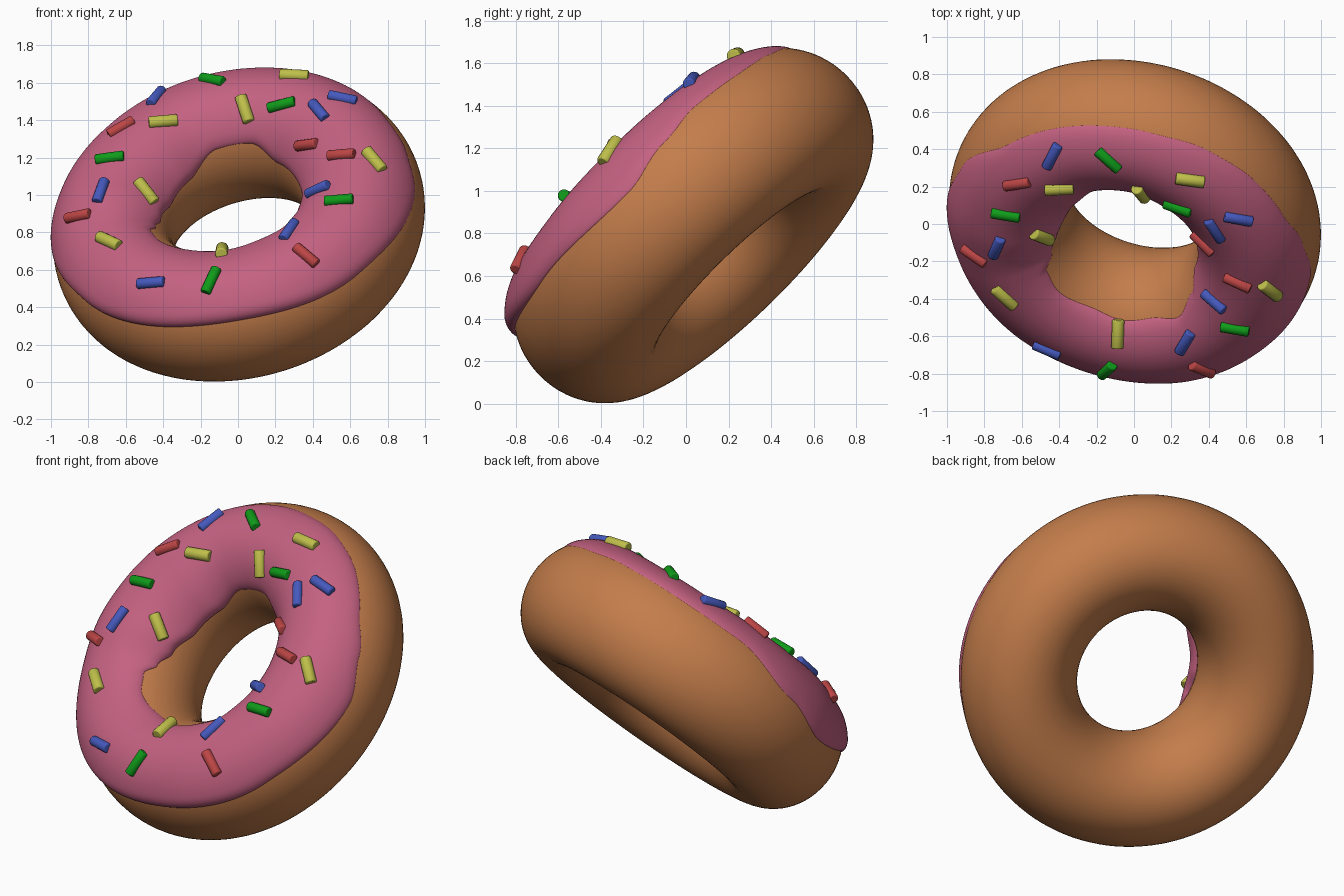
import bpy, bmesh, math
from mathutils import Vector, Matrix
from mathutils.bvhtree import BVHTree

if "Cube" in bpy.data.objects:
    bpy.data.objects.remove(bpy.data.objects["Cube"])

R, A, B = 0.687, 0.322, 0.366            # ring radius, tube half width and half height
N = Vector((-0.22, -0.68, 0.70)).normalized()   # axis of the tilted ring
E1 = (Vector((1, 0, 0)) - N * N.x).normalized()
E2 = N.cross(E1)
C = Vector((0.005, 0.034, 0.837))


def material(name, col):
    m = bpy.data.materials.new(name)
    m.diffuse_color = (*col, 1)
    m.use_nodes = True
    m.node_tree.nodes["Principled BSDF"].inputs["Base Color"].default_value = m.diffuse_color
    return m


def surface(u, v, t):
    d = E1 * math.cos(u) + E2 * math.sin(u)
    return C + d * (R + (A + t) * math.cos(v)) + N * ((B + t) * math.sin(v))


def periodic(keys, deg):
    """Smooth interpolation of (angle, value) pairs around the ring."""
    k = [(keys[-1][0] - 360, keys[-1][1])] + keys + [(keys[0][0] + 360, keys[0][1])]
    for (a, va), (b, vb) in zip(k, k[1:]):
        if a <= deg <= b:
            f = (deg - a) / (b - a)
            f = f * f * (3 - 2 * f)
            return va + (vb - va) * f
    return k[-1][1]


# Dough ring with an oval cross-section
bpy.ops.mesh.primitive_torus_add(major_radius=R, minor_radius=A,
                                 major_segments=128, minor_segments=64)
dough = bpy.context.object
dough.name = "dough"
for vert in dough.data.vertices:
    vert.co.z *= B / A
frame = Matrix((E1, E2, N)).transposed().to_4x4()
dough.matrix_world = Matrix.Translation(C) @ frame
dough.data.materials.append(material("dough", (0.55, 0.205, 0.07)))
dough.data.polygons.foreach_set("use_smooth", [True] * len(dough.data.polygons))

# Icing: patch between a wavy outer and a wavy inner edge, thickness varies round the ring
outer = [(10, 27), (25, 35), (42, 36), (60, 39), (80, 44), (100, 45), (134, 45), (160, 27),
         (180, 14), (215, 26), (270, 35), (315, 26), (354, 17)]
inner = [(20, 162), (50, 160), (75, 147), (100, 148), (130, 162), (160, 163), (185, 154),
         (200, 143), (208, 131), (225, 127), (250, 131), (270, 128), (290, 131),
         (307, 126), (325, 139), (340, 157)]
thick_out = [(0, 0.01), (150, 0.01), (190, 0.015), (235, 0.045), (285, 0.045), (325, 0.02)]
thick_in = [(20, 0.025), (55, 0.025), (85, 0.012), (110, 0.015), (140, 0.05), (175, 0.05),
            (200, 0.012), (320, 0.012)]
NU, NV = 240, 40
bm = bmesh.new()
rows = []
for i in range(NU):
    deg = 360 * i / NU
    a, b = math.radians(periodic(outer, deg)), math.radians(periodic(inner, deg))
    t0, t1 = periodic(thick_out, deg), periodic(thick_in, deg)
    row = []
    for j in range(NV + 1):
        f = 0.5 - 0.5 * math.cos(math.pi * j / NV)
        v = a + (b - a) * f
        e = min(min(v - a, b - v) / 0.2, 1)       # rounded rim
        t = -0.004 + (0.004 + t0 + (t1 - t0) * f) * math.sqrt(max(0, 1 - (1 - e) ** 2))
        row.append(bm.verts.new(surface(math.radians(deg), v, t)))
    rows.append(row)
for i in range(NU):
    p, q = rows[i], rows[(i + 1) % NU]
    for j in range(NV):
        bm.faces.new((p[j], q[j], q[j + 1], p[j + 1])).smooth = True
bm.normal_update()
tree = BVHTree.FromBMesh(bm)
me = bpy.data.meshes.new("icing")
bm.to_mesh(me)
bm.free()
me.materials.append(material("icing", (0.55, 0.12, 0.22)))
bpy.context.collection.objects.link(bpy.data.objects.new("icing", me))

# Sprinkles: colour, position, tilt seen from the front
colours = {"blue": (0.06, 0.10, 0.51), "green": (0.005, 0.33, 0.01),
           "yellow": (0.52, 0.52, 0.07), "red": (0.51, 0.06, 0.06)}
mats = {k: material("sprinkle_" + k, c) for k, c in colours.items()}
spots = {
    "blue": [(-.45, .35, 1.555, 50), (.56, .015, 1.535, -12), (.425, -.05, 1.465, -50),
             (-.735, -.13, 1.025, 70), (.435, -.41, 1.02, 25), (.265, -.645, .83, 55),
             (-.46, -.66, .525, 5)],
    "green": [(-.14, .335, 1.625, -10), (.23, .08, 1.485, 15), (-.69, .035, 1.21, 8),
              (.535, -.575, .985, 5), (-.145, -.785, .545, 65)],
    "yellow": [(.30, .225, 1.66, -3), (-.40, .17, 1.405, 5), (.035, .16, 1.46, -72),
               (.73, -.36, 1.19, -50), (-.50, -.06, 1.01, -52), (-.69, -.39, .75, -25),
               (-.08, -.58, .66, 80)],
    "red": [(-.635, .20, 1.38, 30), (.35, -.12, 1.275, 8), (.555, -.31, 1.21, 5),
            (-.865, -.18, .895, 12), (.365, -.82, .70, -40)],
}


def sprinkle_mesh(name, rad):
    b = bmesh.new()
    bmesh.ops.create_cone(b, cap_ends=True, segments=16, radius1=rad, radius2=rad, depth=0.155)
    rims = [e for e in b.edges if abs(e.verts[0].co.z - e.verts[1].co.z) < 1e-4]
    bmesh.ops.bevel(b, geom=rims, offset=0.007, segments=2, affect='EDGES', profile=0.5)
    for f in b.faces:
        f.smooth = len(f.verts) < 8
    m = bpy.data.meshes.new(name)
    b.to_mesh(m)
    b.free()
    m.materials.append(mats[name.split("_")[1]])
    return m


for col, items in spots.items():
    mesh = sprinkle_mesh("sprinkle_" + col, 0.033 if col == "yellow" else 0.029)
    for n, (x, y, z, ang) in enumerate(items):
        p, nrm, _, _ = tree.find_nearest(Vector((x, y, z)))
        a = math.radians(ang)
        d = nrm.cross(Vector((-math.sin(a), 0, math.cos(a)))).normalized()
        ob = bpy.data.objects.new(f"sprinkle_{col}_{n + 1}", mesh)
        rot = Matrix((nrm, d.cross(nrm), d)).transposed()
        ob.matrix_world = Matrix.Translation(p + nrm * 0.002) @ rot.to_4x4()
        bpy.context.collection.objects.link(ob)
